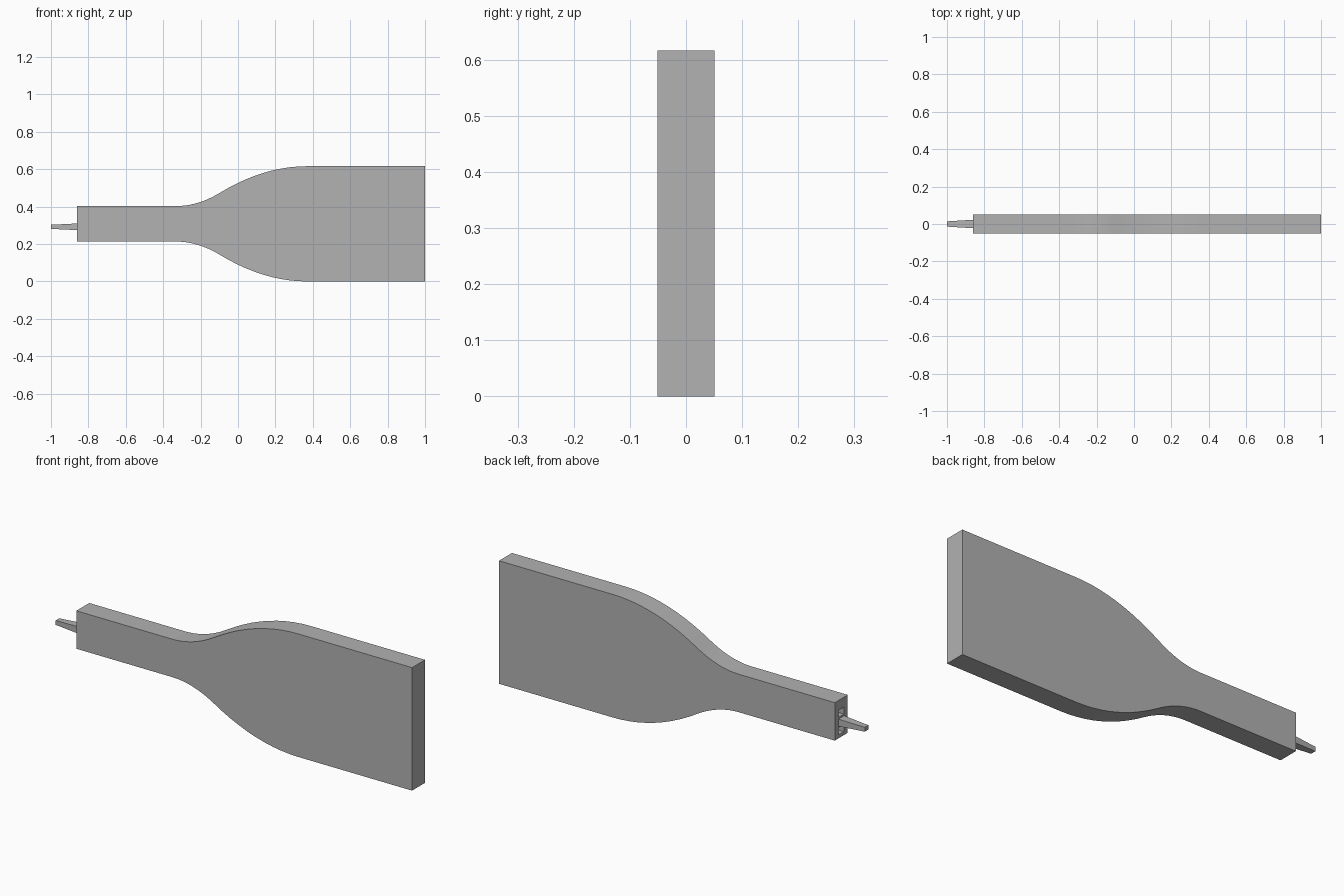
import bpy
import bmesh
from mathutils import Vector

default = bpy.data.objects.get("Cube")
if default:
    bpy.data.objects.remove(default, do_unlink=True)

HALF_DEPTH = 0.051
MID_Z = 0.308
NECK, BLADE = 0.095, 0.308      # half heights
END_X = -0.86
TANG_Z = 0.292

grey = bpy.data.materials.new("plain grey")
grey.use_nodes = True
colour = (0.445, 0.445, 0.445, 1)
grey.diffuse_color = colour
grey.node_tree.nodes["Principled BSDF"].inputs["Base Color"].default_value = colour


def make_object(name, bm):
    bmesh.ops.recalc_face_normals(bm, faces=bm.faces)
    mesh = bpy.data.meshes.new(name)
    bm.to_mesh(mesh)
    bm.free()
    mesh.materials.append(grey)
    obj = bpy.data.objects.new(name, mesh)
    bpy.context.collection.objects.link(obj)
    return obj


def arc(a, b, c, steps=10):
    """Quadratic curve from a to c, pulled towards b."""
    a, b, c = Vector(a), Vector(b), Vector(c)
    ts = [i / steps for i in range(steps + 1)]
    return [a * (1 - t) ** 2 + b * 2 * t * (1 - t) + c * t * t for t in ts]


# Paddle body: flared upper edge mirrored to the lower edge, then extruded
bend = (-0.098, 0.165)
upper = [Vector((END_X, NECK))]
upper += arc((-0.33, NECK), (-0.214, NECK), bend)
upper += arc(bend, (0.136, BLADE), (0.37, BLADE))[1:]
upper.append(Vector((1, BLADE)))
outline = upper + [Vector((p.x, -p.y)) for p in reversed(upper)]

bm = bmesh.new()
face = bm.faces.new([bm.verts.new((p.x, -HALF_DEPTH, MID_Z + p.y)) for p in outline])
extruded = bmesh.ops.extrude_face_region(bm, geom=[face])["geom"]
bmesh.ops.translate(bm, vec=(0, 2 * HALF_DEPTH, 0),
                    verts=[v for v in extruded if isinstance(v, bmesh.types.BMVert)])
body = make_object("paddle_body", bm)

# Two square sockets in the neck end, above and below the tang
bm = bmesh.new()
for side in (-1, 1):
    cube = bmesh.ops.create_cube(bm, size=1)["verts"]
    bmesh.ops.scale(bm, vec=(0.12, 0.04, 0.035), verts=cube)
    bmesh.ops.translate(bm, vec=(END_X, 0, TANG_Z + side * 0.044), verts=cube)
cutter = make_object("socket_cutter", bm)
cutter.hide_render = True

boolean = body.modifiers.new("sockets", "BOOLEAN")
boolean.operation = "DIFFERENCE"
boolean.solver = "EXACT"
boolean.object = cutter
bpy.context.view_layer.objects.active = body
body.select_set(True)
bpy.ops.object.modifier_apply(modifier=boolean.name)
bpy.data.objects.remove(cutter, do_unlink=True)
bpy.ops.object.shade_smooth_by_angle()

# Tapered tang sticking out of the neck end
bm = bmesh.new()
bmesh.ops.create_cube(bm, size=2)
for v in bm.verts:
    tip = v.co.x < 0
    half_y, half_z = (0.014, 0.011) if tip else (0.023, 0.018)
    v.co = (-1 if tip else END_X + 0.005, v.co.y * half_y, TANG_Z + v.co.z * half_z)
make_object("tapered_tang", bm)
